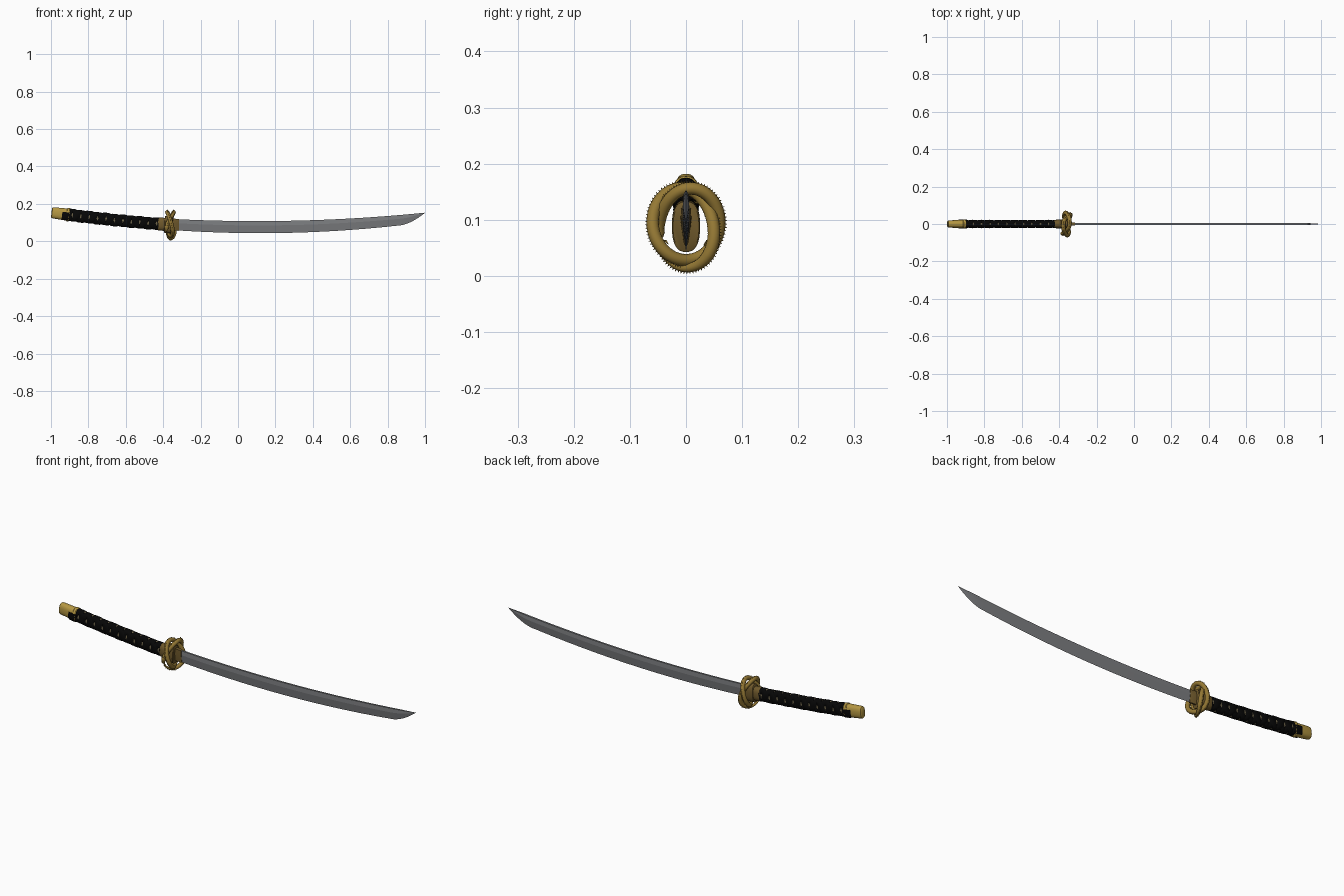
import bpy, bmesh, math
from mathutils import Vector

if "Cube" in bpy.data.objects:
    bpy.data.objects.remove(bpy.data.objects["Cube"])

def material(name, col):
    m = bpy.data.materials.new(name)
    m.diffuse_color = (*col, 1)
    m.use_nodes = True
    m.node_tree.nodes["Principled BSDF"].inputs["Base Color"].default_value = m.diffuse_color
    return m

STEEL = material("blade steel", (0.205, 0.21, 0.22))
BLACK = material("black cord", (0.002, 0.002, 0.002))
SKIN = material("tan ray skin", (0.16, 0.13, 0.07))
GOLD = material("gold", (0.46, 0.31, 0.055))
AGED = material("aged gold", (0.30, 0.19, 0.035))
BROWN = material("dark bronze", (0.16, 0.10, 0.025))

def make(name, bm, mats, angle=40):
    bmesh.ops.recalc_face_normals(bm, faces=bm.faces[:])
    me = bpy.data.meshes.new(name)
    bm.to_mesh(me)
    bm.free()
    for m in mats:
        me.materials.append(m)
    ob = bpy.data.objects.new(name, me)
    bpy.context.collection.objects.link(ob)
    bpy.ops.object.select_all(action='DESELECT')
    ob.select_set(True)
    bpy.context.view_layer.objects.active = ob
    bpy.ops.object.shade_smooth_by_angle(angle=math.radians(angle))
    return ob

def skin_rings(bm, rings):
    """Bridge a series of equal-sized point rings and cap both ends."""
    rows = [[bm.verts.new(p) for p in r] for r in rings]
    n = len(rows[0])
    for a, b in zip(rows, rows[1:]):
        for i in range(n):
            bm.faces.new((a[i], a[(i+1) % n], b[(i+1) % n], b[i]))
    bm.faces.new(rows[0])
    bm.faces.new(rows[-1])

# ---- handle axis and oval section ----
def axis(x):
    d = -0.4 - x
    return 0.091 + 0.075*d + 0.05*d*d

def handle_point(x, t, hy, hz):
    """Point on the oval section; t = 0 faces the front (-y)."""
    c, s = math.cos(t), math.sin(t)
    y = -hy*math.copysign(abs(c)**0.8, c)
    w = hz*math.copysign(abs(s)**0.8, s)
    slope = -0.075 - 0.1*(-0.4 - x)
    return Vector((x - slope*w*0.9, y, axis(x) + w))

def oval(name, stations, mat, n=32):
    bm = bmesh.new()
    skin_rings(bm, [[handle_point(x, 2*math.pi*i/n, hy, hz) for i in range(n)]
                    for x, hy, hz in stations])
    return make(name, bm, [mat])

oval("handle_core", [(-0.92 + 0.05*i, 0.0185, 0.030) for i in range(11)], SKIN)
oval("pommel_cap", [(-0.997, 0.014, 0.024), (-0.994, 0.018, 0.028), (-0.985, 0.0195, 0.030),
                    (-0.945, 0.021, 0.031), (-0.915, 0.0215, 0.0325)], GOLD)
oval("pommel_ring", [(-0.917, 0.022, 0.033), (-0.914, 0.0245, 0.0355),
                     (-0.903, 0.0245, 0.0355), (-0.9, 0.022, 0.033)], GOLD)
oval("handle_collar", [(-0.428, 0.021, 0.0325), (-0.424, 0.0225, 0.034),
                       (-0.396, 0.0235, 0.035), (-0.392, 0.0225, 0.034)], BROWN)
oval("guard_washer", [(-0.393, 0.023, 0.042), (-0.391, 0.025, 0.045),
                      (-0.352, 0.025, 0.045), (-0.350, 0.023, 0.042)], BROWN)

# ---- crossing cord wraps: two helices each way ----
X0, X1, STEP, WIDTH = -0.903, -0.425, 0.045, 0.036
bm = bmesh.new()
for direction in (1, -1):
    for start in (0, 1):
        rings = []
        turns = (X1 - X0 + 0.1)/(2*STEP)
        N = int(turns*28)
        for k in range(N + 1):
            t = 2*math.pi*turns*k/N
            xc = X0 - 0.05 + STEP*start + 2*STEP*t/(2*math.pi)
            # over-and-under lift
            lift = 0.0008*math.cos(2*t + math.pi*start)*direction
            ring = []
            for u, h in ((-1, 0), (-0.8, 0.0028), (0, 0.0035), (0.8, 0.0028), (1, 0)):
                x = min(max(xc + u*WIDTH/2, X0), X1)
                ring.append(handle_point(x, direction*t, 0.0185 + h + lift, 0.030 + h + lift))
            if X0 - WIDTH/2 < xc < X1 + WIDTH/2:
                rings.append(ring)
        skin_rings(bm, rings)
make("cord_wrap", bm, [BLACK], 50)

# ---- cord knots on both sides of the pommel ----
bm = bmesh.new()
for side in (0, math.pi):
    sgn = 1 if side == 0 else -1
    rings = []
    for x, g in ((-0.94, 0.001), (-0.935, 0.004), (-0.91, 0.005), (-0.895, 0.003)):
        ts = [side + sgn*a for a in (-0.9, -0.5, -0.1, 0.25)]
        rings.append([handle_point(x, t, 0.0205 + g, 0.0315 + g) for t in ts]
                     + [handle_point(x, t, 0.017, 0.028) for t in reversed(ts)])
    skin_rings(bm, rings)
make("cord_knots", bm, [BLACK])

# ---- blade ----
def blade_top(x):
    return 0.108 + 0.0556*(x - 0.1)**2

def blade_bottom(x):
    if x < 0.85:
        return 0.0435 + 0.075*(x - 0.12)**2
    return 0.0835 + 0.067*((x - 0.85)/0.147)**1.8

xs = [-0.39 + 1.24*i/32 for i in range(33)] + [0.85 + 0.15*i/12 for i in range(1, 13)]
rings = []
for x in xs:
    a, b = blade_top(x), min(blade_bottom(x), blade_top(x) - 0.0005)
    k = min(1, (a - b)/0.05)
    r = a - 0.36*(a - b)
    rings.append([(x, -0.0048*k, a), (x, 0.0048*k, a),
                  (x, 0.0058*k, r), (x, 0, b), (x, -0.0058*k, r)])
bm = bmesh.new()
skin_rings(bm, rings)
make("blade", bm, [STEEL], 8)

# ---- blade collar ----
bm = bmesh.new()
rings = []
for x, g in ((-0.36, 0.004), (-0.318, 0.003), (-0.315, 0.001)):
    a, b = blade_top(x) + g*0.6, blade_bottom(x) - g*0.6
    rings.append([(x, -0.005 - g, a), (x, 0.005 + g, a), (x, 0.006 + g, (a + b)/2 + 0.008),
                  (x, 0.002 + g/2, b), (x, -0.002 - g/2, b), (x, -0.006 - g, (a + b)/2 + 0.008)])
skin_rings(bm, rings)
make("blade_collar", bm, [BROWN], 30)

# ---- guard: one serpent body, coiled twice and twisted round itself ----
CZ = 0.088
def coil(t):
    phi = 1.5*t
    rad = 0.007*math.cos(phi)
    a = t - math.pi/2
    y = (0.054 + rad)*math.cos(a)
    return Vector((-0.361 + 0.017*math.sin(phi) + 0.1*y, y, CZ + (0.067 + rad)*math.sin(a)))

T0, T1, N, SIDES = -1.2, -1.2 + 4*math.pi - 0.25, 340, 12
bm = bmesh.new()
rings = []
spikes = []
for k in range(N + 1):
    f = k/N
    t = T0 + (T1 - T0)*f
    p = coil(t)
    tan = (coil(t + 0.01) - coil(t - 0.01)).normalized()
    out = p - Vector((-0.361, 0, CZ))
    out.x = 0
    out = (out - tan*out.dot(tan)).normalized()
    side = tan.cross(out)
    r = 0.0108*min(1, 0.2 + f*5)*(1 + 0.04*(k % 2))
    rings.append([p + r*(math.cos(q)*out + math.sin(q)*side)
                  for q in (2*math.pi*i/SIDES for i in range(SIDES))])
    if k % 2 == 0:
        spikes.append((p + out*r*0.85, tan, out, side))
skin_rings(bm, rings)
make("serpent_guard", bm, [AGED], 50)

# ---- dorsal spines along the serpent ----
bm = bmesh.new()
for p, tan, out, side in spikes:
    base = [bm.verts.new(p + tan*a*0.0019 + side*b*0.0016) for a, b in ((1, 0), (0, 1), (-1, 0), (0, -1))]
    tip = bm.verts.new(p + out*0.0052 - tan*0.001)
    for i in range(4):
        bm.faces.new((base[i], base[(i+1) % 4], tip))
    bm.faces.new(base)
make("serpent_spines", bm, [AGED], 10)

# ---- serpent head, horns and claws ----
hp = coil(T1)
fwd = (coil(T1) - coil(T1 - 0.02)).normalized()
outv = (hp - Vector((hp.x, 0, CZ))).normalized()
outv = (outv - fwd*outv.dot(fwd)).normalized()
sv = fwd.cross(outv)

def tube(bm, stations, n=10):
    skin_rings(bm, [[c + a*math.cos(2*math.pi*i/n)*outv + b*math.sin(2*math.pi*i/n)*sv
                     for i in range(n)] for c, a, b in stations])

bm = bmesh.new()
tube(bm, [(hp + fwd*d + outv*0.001, a, b) for d, a, b in
          ((-0.006, 0.010, 0.010), (0.002, 0.013, 0.013), (0.010, 0.011, 0.012),
           (0.017, 0.007, 0.008), (0.024, 0.006, 0.007), (0.027, 0.003, 0.004))])
for s in (1, -1):                      # horns
    tube(bm, [(hp + sv*s*(0.007 + 0.005*u) - fwd*0.022*u + outv*(0.006 + 0.004*u),
               0.003*(1 - u) + 0.0004, 0.003*(1 - u) + 0.0004) for u in (0, 0.5, 1)], 6)
make("serpent_head", bm, [AGED], 40)

bm = bmesh.new()
for t in (0.9, 2.6, 5.2, 8.0):         # short gripping legs
    p = coil(t)
    q = p.lerp(Vector((-0.361, 0, CZ)), 0.22)
    d = coil(t + 0.25) - p
    for j in (-1, 0, 1):
        tube(bm, [(p, 0.004, 0.004), (q, 0.003, 0.003),
                  (q + d*0.6 + Vector((0.006*j, 0, 0)), 0.0006, 0.0006)], 6)
make("serpent_claws", bm, [AGED], 40)
